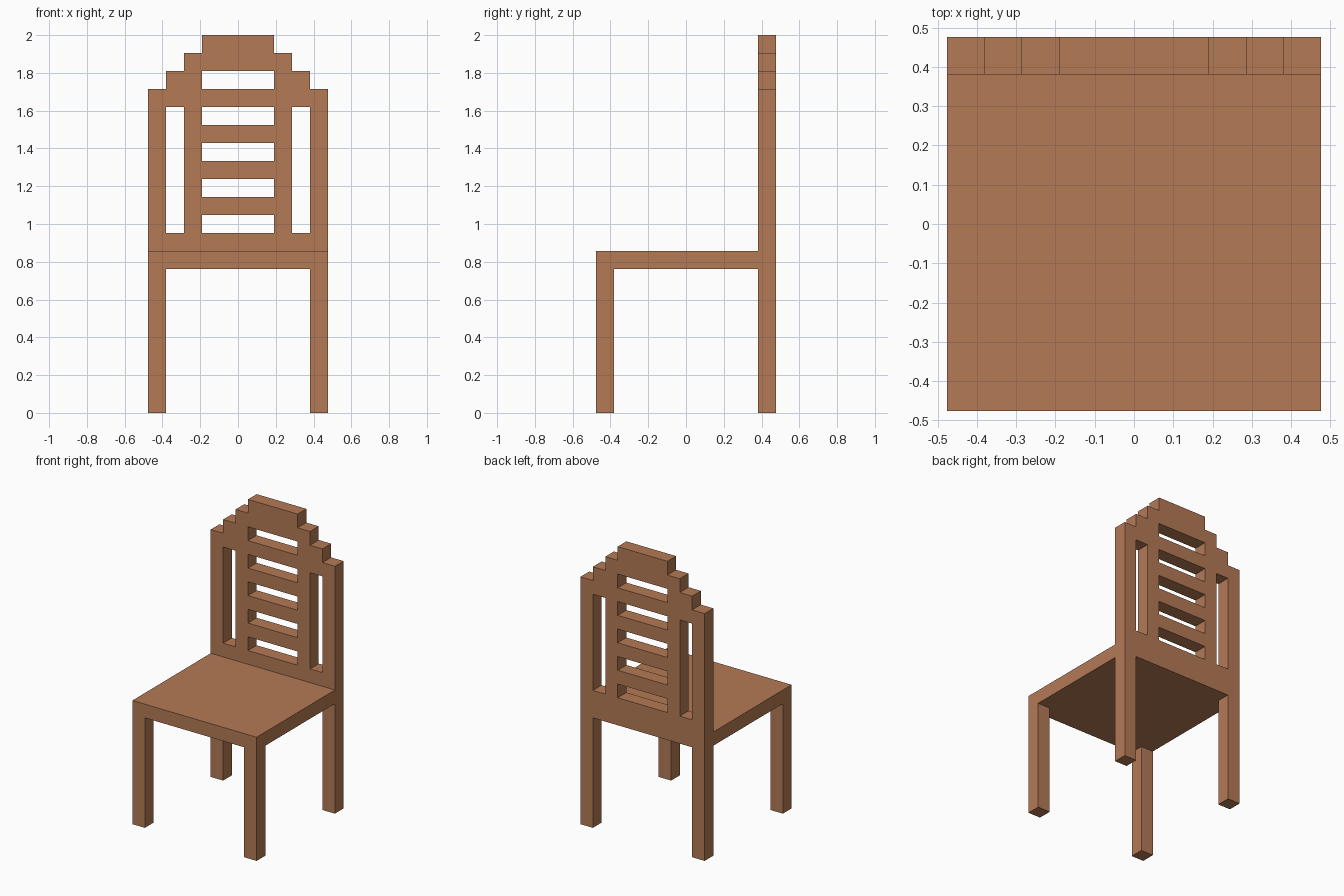
import bpy, bmesh
from mathutils import Matrix

if "Cube" in bpy.data.objects:
    bpy.data.objects.remove(bpy.data.objects["Cube"])

U = 2 / 21  # the chair is built on a grid 21 units tall

wood = bpy.data.materials.new("warm_brown_wood")
wood.diffuse_color = (0.456, 0.195, 0.091, 1)
wood.use_nodes = True
wood.node_tree.nodes["Principled BSDF"].inputs["Base Color"].default_value = wood.diffuse_color


def box(name, lo, hi, hidden):
    """Box between two grid corners; the face joined to another part is left open."""
    bm = bmesh.new()
    bmesh.ops.create_cube(bm, size=1)
    for v in bm.verts:
        v.co = [U * (a + (b - a) * (c + 0.5)) for a, b, c in zip(lo, hi, v.co)]
    bm.normal_update()
    joined = [f for f in bm.faces if f.normal.dot(hidden) > 0.9]
    bmesh.ops.delete(bm, geom=joined, context='FACES')
    me = bpy.data.meshes.new(name)
    bm.to_mesh(me)
    bm.free()
    me.materials.append(wood)
    ob = bpy.data.objects.new(name, me)
    bpy.context.collection.objects.link(ob)


def add_loop(curve, pts):
    sp = curve.splines.new('POLY')
    sp.points.add(len(pts) - 1)
    for p, (x, z) in zip(sp.points, pts):
        p.co = (x * U, z * U, 0, 1)
    sp.use_cyclic_u = True


def rect(x0, x1, z0, z1):
    return [(x0, z0), (x1, z0), (x1, z1), (x0, z1)]


# Seat and front legs
box("seat", (-5, -5, 8), (5, 4, 9), (0, 1, 0))
for side, x in (("left", -5), ("right", 4)):
    box(f"front_leg_{side}", (x, -5, 0), (x + 1, -4, 8), (0, 0, 1))

# Backrest with rear legs: stepped outline, mirrored, with openings
curve = bpy.data.curves.new("backrest_and_rear_legs", 'CURVE')
curve.dimensions = '2D'
curve.fill_mode = 'BOTH'
curve.extrude = U / 2
half = [(4, 8), (4, 0), (5, 0), (5, 18), (4, 18), (4, 19),
        (3, 19), (3, 20), (2, 20), (2, 21)]
add_loop(curve, half + [(-x, z) for x, z in reversed(half)])
for z in range(10, 19, 2):  # gaps between the slats
    add_loop(curve, rect(-2, 2, z, z + 1))
for x in (-4, 3):  # tall side slots
    add_loop(curve, rect(x, x + 1, 10, 17))

tmp = bpy.data.objects.new("backrest_profile", curve)
bpy.context.collection.objects.link(tmp)
bpy.context.view_layer.update()
me = bpy.data.meshes.new_from_object(tmp.evaluated_get(bpy.context.evaluated_depsgraph_get()))
bpy.data.objects.remove(tmp)

# Stand the profile upright at the back edge and weld it
bm = bmesh.new()
bm.from_mesh(me)
bm.transform(Matrix.Translation((0, 4.5 * U, 0)) @ Matrix.Rotation(1.5707963, 4, 'X'))
bmesh.ops.remove_doubles(bm, verts=bm.verts, dist=1e-4)
bmesh.ops.recalc_face_normals(bm, faces=bm.faces)
for f in bm.faces:
    f.smooth = False
    f.material_index = 0
bm.to_mesh(me)
bm.free()
me.materials.clear()
me.materials.append(wood)
back = bpy.data.objects.new("backrest_and_rear_legs", me)
bpy.context.collection.objects.link(back)
